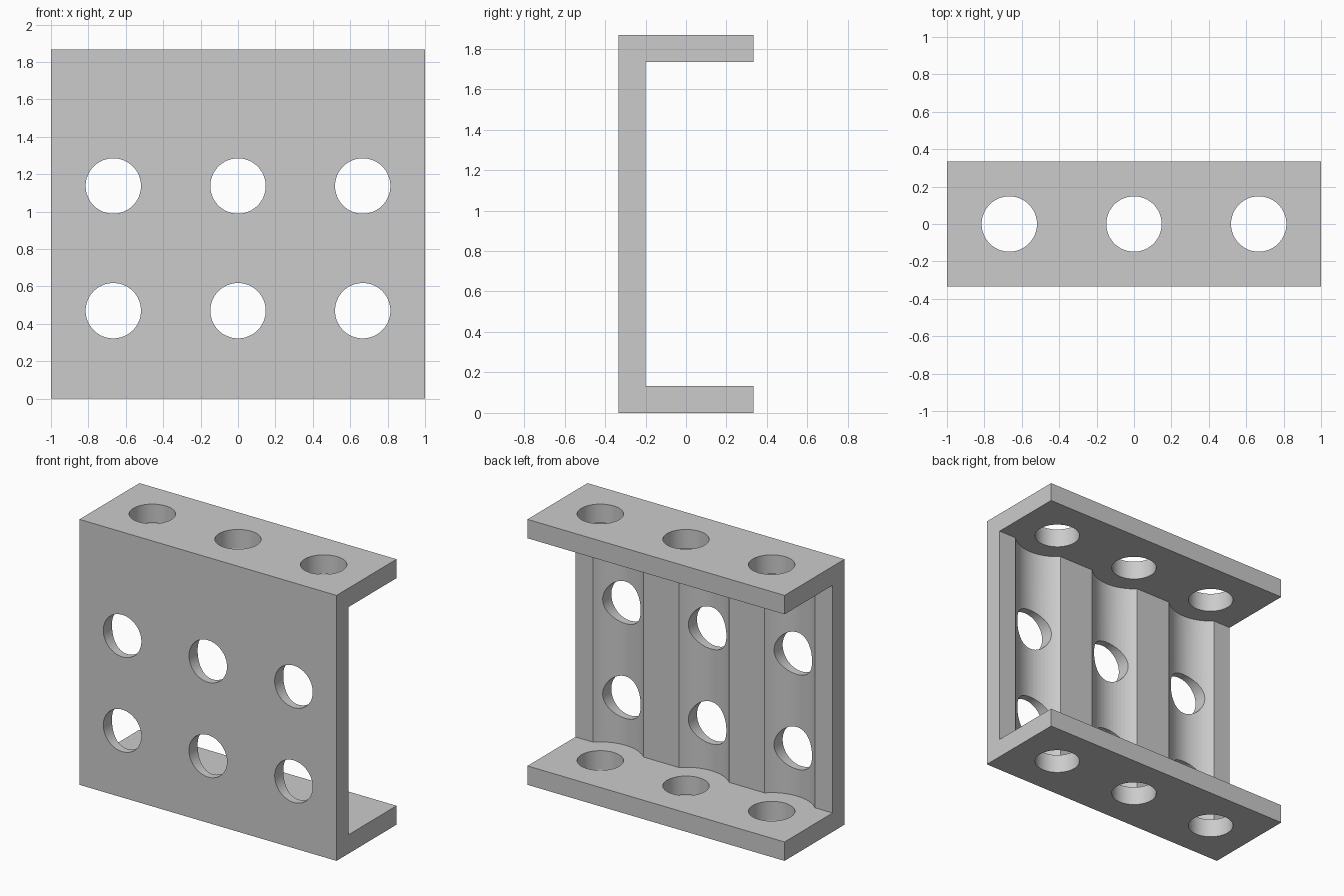
import bpy
import bmesh
import math

if "Cube" in bpy.data.objects:
    bpy.data.objects.remove(bpy.data.objects["Cube"], do_unlink=True)

HEIGHT = 1.867
HALF_DEPTH = 1 / 3
WALL = 0.133
PITCH = 2 / 3
HOLE_R = 0.148
GROOVE_R = 0.28

# Plain grey finish
grey = bpy.data.materials.new("plain_grey")
grey.use_nodes = True
colour = (0.6, 0.6, 0.6, 1)
grey.diffuse_color = colour
grey.node_tree.nodes["Principled BSDF"].inputs["Base Color"].default_value = colour


def add_object(name, bm):
    bmesh.ops.recalc_face_normals(bm, faces=bm.faces[:])
    mesh = bpy.data.meshes.new(name)
    bm.to_mesh(mesh)
    bm.free()
    mesh.materials.append(grey)
    obj = bpy.data.objects.new(name, mesh)
    bpy.context.collection.objects.link(obj)
    return obj


def cut_cylinder(target, name, location, radius, length, along_y=False):
    """Cut a round hole or groove, then drop the cutter."""
    bm = bmesh.new()
    bmesh.ops.create_cone(bm, cap_ends=True, segments=64,
                          radius1=radius, radius2=radius, depth=length)
    cutter = add_object(name, bm)
    cutter.location = location
    cutter.rotation_euler.x = math.pi / 2 if along_y else 0
    cutter.hide_render = True
    mod = target.modifiers.new(name, "BOOLEAN")
    mod.operation = "DIFFERENCE"
    mod.solver = "EXACT"
    mod.object = cutter
    bpy.context.view_layer.objects.active = target
    bpy.ops.object.modifier_apply(modifier=name)
    bpy.data.objects.remove(cutter, do_unlink=True)


# C-shaped channel: side profile swept across the width
front, back, inner = -HALF_DEPTH, HALF_DEPTH, WALL - HALF_DEPTH
profile = [(front, 0), (back, 0), (back, WALL), (inner, WALL),
           (inner, HEIGHT - WALL), (back, HEIGHT - WALL),
           (back, HEIGHT), (front, HEIGHT)]
bm = bmesh.new()
face = bm.faces.new([bm.verts.new((-1, y, z)) for y, z in profile])
swept = bmesh.ops.extrude_face_region(bm, geom=[face])["geom"]
bmesh.ops.translate(bm, vec=(2, 0, 0),
                    verts=[v for v in swept if isinstance(v, bmesh.types.BMVert)])
channel = add_object("channel_bracket", bm)

for x in (-PITCH, 0, PITCH):
    # Clearance groove down the inside of the front wall, between the flanges
    cut_cylinder(channel, "groove", (x, 0, HEIGHT / 2), GROOVE_R, HEIGHT - 2 * WALL)
    # Holes through both flanges
    for z in (WALL / 2, HEIGHT - WALL / 2):
        cut_cylinder(channel, "flange_hole", (x, 0, z), HOLE_R, WALL * 1.5)
    # Two rows of holes through the front wall
    for z in (0.47, 0.47 + PITCH):
        cut_cylinder(channel, "wall_hole", (x, front + WALL / 2, z),
                     HOLE_R, WALL * 1.5, along_y=True)

# Smooth round walls, crisp edges
bpy.ops.object.select_all(action="DESELECT")
channel.select_set(True)
bpy.context.view_layer.objects.active = channel
bpy.ops.object.shade_smooth_by_angle(angle=math.radians(30))
